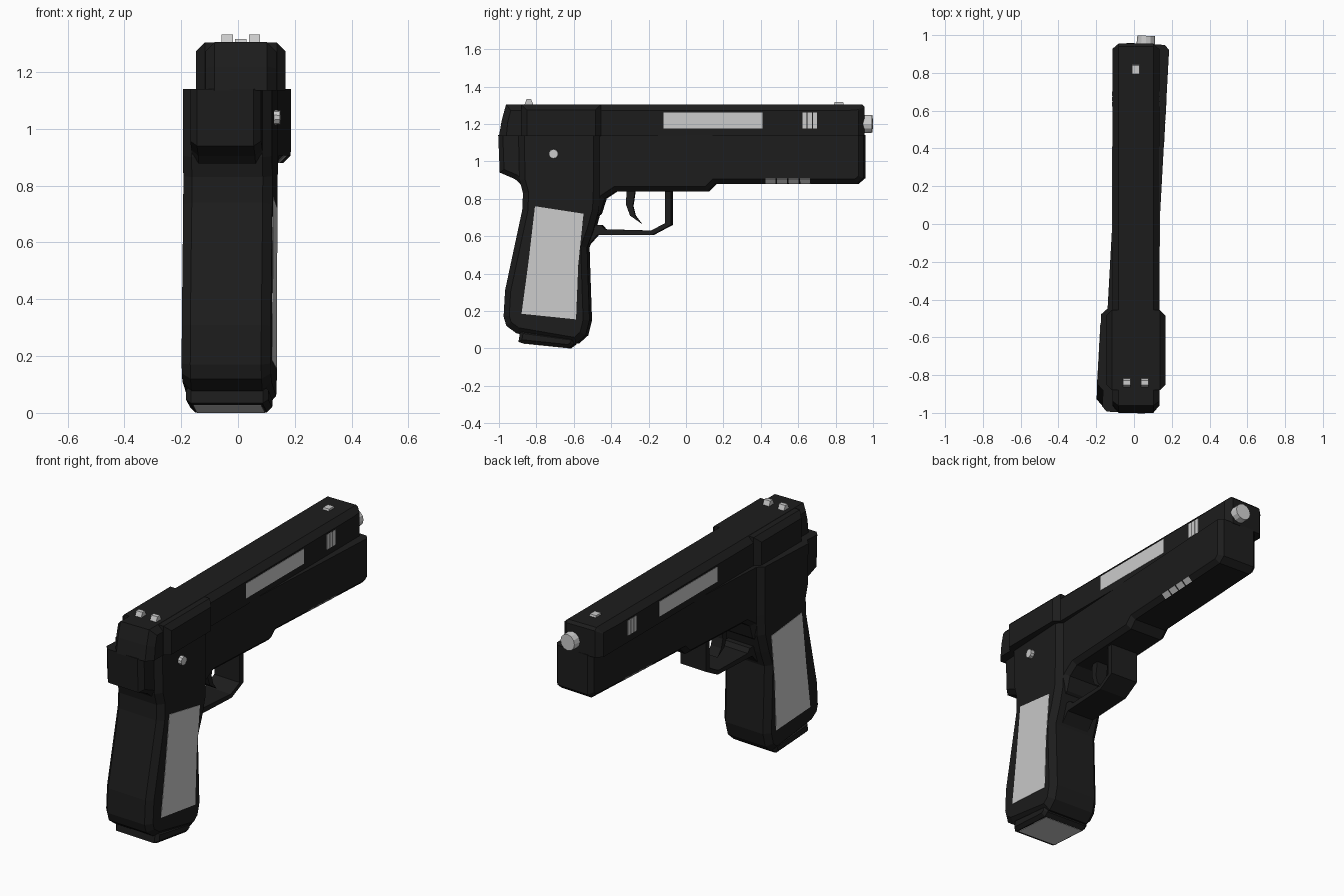
import bpy, bmesh, math
from mathutils import Vector

if "Cube" in bpy.data.objects:
    bpy.data.objects.remove(bpy.data.objects["Cube"])

YAW = -0.055      # the lower frame sits slightly turned against the slide
CX = 0.01
black = bpy.data.materials.new("black_finish")
black.diffuse_color = (0.012, 0.012, 0.012, 1)
black.use_nodes = True
black.node_tree.nodes["Principled BSDF"].inputs["Base Color"].default_value = black.diffuse_color


def finish(name, bm, yaw=0.0, mat=None, mirror=False):
    bmesh.ops.recalc_face_normals(bm, faces=bm.faces[:])
    me = bpy.data.meshes.new(name)
    bm.to_mesh(me)
    bm.free()
    ob = bpy.data.objects.new(name, me)
    bpy.context.collection.objects.link(ob)
    ob.location.x = CX
    ob.rotation_euler.z = yaw
    if mat:
        me.materials.append(mat)
    if mirror:
        m = ob.modifiers.new("mirror", 'MIRROR')
        m.use_axis[0] = True
        m.use_mirror_merge = False
    return ob


def prism(name, pts, x0, x1, c=0.0, flat=None, yaw=0.0, mat=None, mirror=False):
    """Side profile (y, z) spanning x0..x1, chamfered by c at both caps;
    the edge at height 'flat' stays sharp."""
    bm = bmesh.new()
    caps = []
    for x in (x0 + c, x1 - c):
        caps.append([bm.verts.new((x, y, z)) for y, z in pts])
    a, b = caps
    n = len(pts)
    f0 = bm.faces.new(a)
    f1 = bm.faces.new(b[::-1])
    for i in range(n):
        j = (i + 1) % n
        bm.faces.new((a[j], a[i], b[i], b[j]))
    bmesh.ops.recalc_face_normals(bm, faces=bm.faces[:])
    if c:
        bmesh.ops.inset_region(bm, faces=[f0, f1], thickness=c, depth=0,
                               use_even_offset=True)
        for f, x in ((f0, x0), (f1, x1)):
            for v in f.verts:
                v.co.x = x
        if flat is not None:
            for v in bm.verts:
                if abs(v.co.z - flat) < c * 1.3:
                    v.co.z = flat
    return finish(name, bm, yaw, mat, mirror)


def rect(y0, y1, z0, z1):
    return [(y0, z0), (y1, z0), (y1, z1), (y0, z1)]


def cylinder(name, r, p0, p1, sides, yaw):
    p0, p1 = Vector(p0), Vector(p1)
    d = p1 - p0
    bm = bmesh.new()
    bmesh.ops.create_cone(bm, cap_ends=True, segments=sides, radius1=r,
                          radius2=r * 0.92, depth=d.length)
    q = d.to_track_quat('Z', 'Y')
    for v in bm.verts:
        v.co = q @ v.co + (p0 + p1) / 2
    return finish(name, bm, yaw)


# slide: long top part and its wider rear
prism("slide", [(-1.0, 1.135), (0.955, 1.135), (0.955, 1.29), (0.94, 1.305),
                (-0.962, 1.305), (-0.985, 1.22)],
      -0.125, 0.125, 0.033, 1.135, 0, black)
prism("slide_rear", [(-0.88, 1.135), (-0.455, 1.135), (-0.455, 1.304), (-0.88, 1.304)],
      -0.157, 0.157, 0.03, 1.135, 0, black)

# slide side panels and slits
prism("ejection_panel", rect(-0.12, 0.41, 1.175, 1.262), 0.12, 0.127, mirror=True)
for i in range(3):
    y = 0.622 + i * 0.028
    prism(f"slide_slit_{i + 1}", rect(y, y + 0.023, 1.175, 1.262), 0.12, 0.127, mirror=True)

# sights
for side, x in (("left", -0.048), ("right", 0.048)):
    prism(f"rear_sight_{side}", [(-0.865, 1.30), (-0.815, 1.30), (-0.828, 1.332), (-0.852, 1.332)],
          x - 0.02, x + 0.02)
prism("front_sight", [(0.79, 1.30), (0.845, 1.30), (0.84, 1.316), (0.795, 1.316)],
      -0.02, 0.02)

# frame with beavertail and dust cover
prism("frame", [(-1.0, 1.14), (-0.992, 0.94), (-0.91, 0.905), (-0.85, 0.85),
                (-0.48, 0.70), (-0.455, 0.72), (-0.43, 0.80), (-0.37, 0.84),
                (0.12, 0.84), (0.16, 0.88), (0.92, 0.88), (0.955, 0.91), (0.955, 1.14)],
      -0.125, 0.125, 0.025, 1.14, YAW, black)

# grip, running up into the wide rear of the frame
prism("grip", [(-0.89, 1.14), (-0.885, 0.90), (-0.866, 0.83), (-0.87, 0.74), (-0.915, 0.53),
               (-0.962, 0.31), (-0.97, 0.17), (-0.955, 0.12), (-0.90, 0.08),
               (-0.58, 0.025), (-0.53, 0.07), (-0.51, 0.15), (-0.518, 0.38),
               (-0.523, 0.54), (-0.49, 0.63), (-0.46, 0.74), (-0.455, 0.86), (-0.455, 1.14)],
      -0.157, 0.157, 0.032, 1.14, YAW, black)
prism("grip_panel", [(-0.80, 0.76), (-0.54, 0.72), (-0.568, 0.45), (-0.58, 0.155),
                     (-0.872, 0.185), (-0.835, 0.46)],
      0.15, 0.159, yaw=YAW, mirror=True)

# magazine base and its grey underside
prism("base_plate", [(-0.88, 0.10), (-0.89, 0.035), (-0.87, 0.028), (-0.62, 0.002),
                     (-0.595, 0.02), (-0.585, 0.06)],
      -0.145, 0.145, 0.018, None, YAW, black)
prism("base_underside", [(-0.868, 0.03), (-0.868, 0.0255), (-0.62, 0.0), (-0.62, 0.005)],
      -0.12, 0.12, yaw=YAW)

# trigger guard and trigger
prism("trigger_guard", [(-0.075, 0.86), (-0.075, 0.66), (-0.175, 0.607), (-0.47, 0.607),
                        (-0.53, 0.54), (-0.55, 0.66), (-0.45, 0.66), (-0.43, 0.637),
                        (-0.182, 0.63), (-0.107, 0.67), (-0.107, 0.86)],
      -0.085, 0.085, 0, None, YAW, black)
prism("trigger", [(-0.315, 0.86), (-0.32, 0.77), (-0.298, 0.71), (-0.238, 0.668),
                  (-0.27, 0.71), (-0.283, 0.76), (-0.268, 0.86)],
      -0.035, 0.035, 0, None, YAW, black)

# vents on the lower chamfer of the dust cover
for i in range(4):
    y = 0.432 + i * 0.062
    bm = bmesh.new()
    quad = [(0.101, 0.880), (0.126, 0.905), (0.123, 0.911), (0.098, 0.886)]
    ends = [[bm.verts.new((x, yy, z)) for x, z in quad] for yy in (y, y + 0.053)]
    bm.faces.new(ends[0])
    bm.faces.new(ends[1][::-1])
    for k in range(4):
        m = (k + 1) % 4
        bm.faces.new((ends[0][k], ends[0][m], ends[1][m], ends[1][k]))
    finish(f"dust_cover_vent_{i + 1}", bm, YAW, None, True)

# barrel tip and side button
cylinder("barrel", 0.051, (0, 0.92, 1.2), (0, 0.998, 1.2), 12, YAW)
cylinder("side_button", 0.027, (0.14, -0.70, 1.04), (0.178, -0.70, 1.04), 10, YAW)
